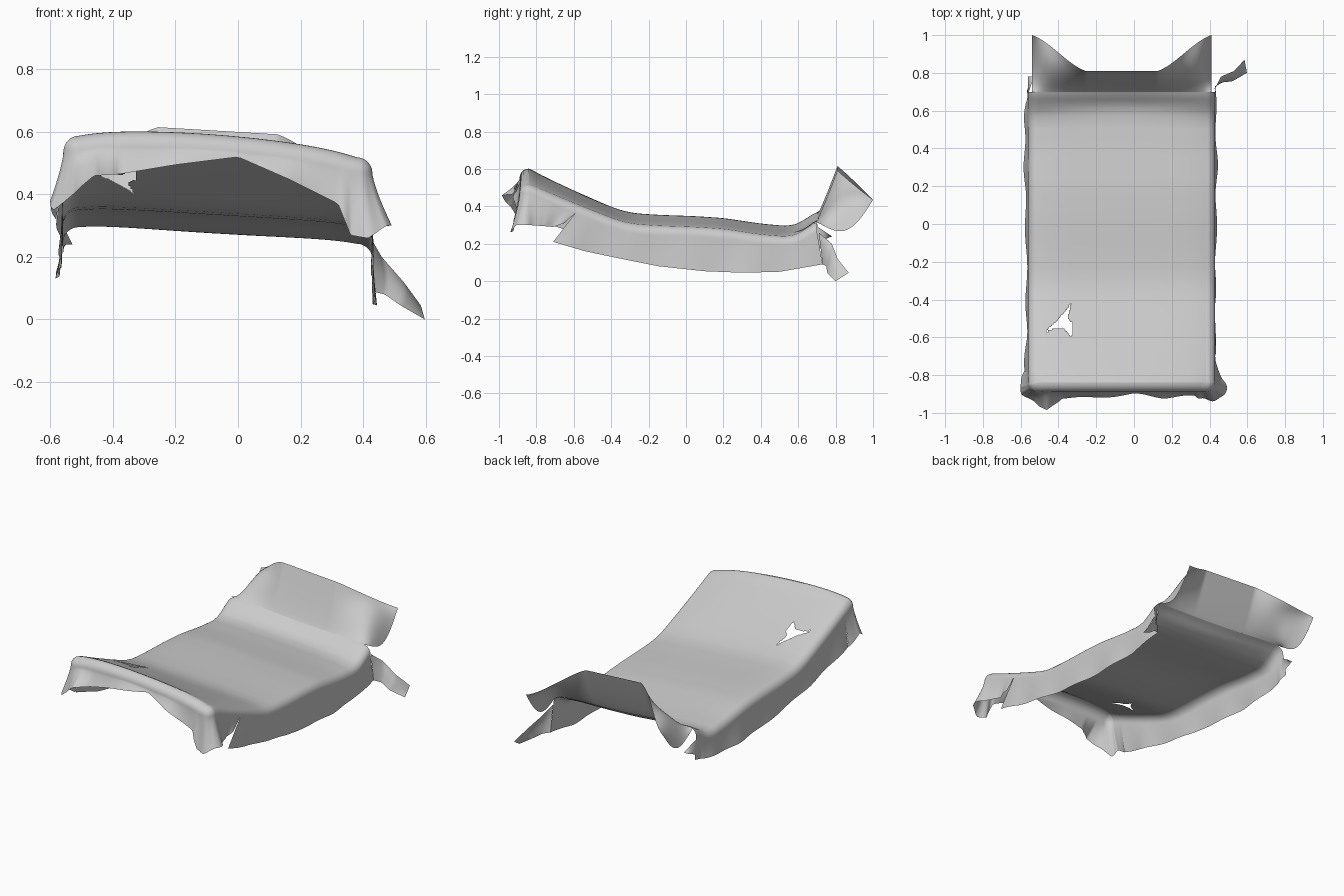
import bpy, math

if "Cube" in bpy.data.objects:
    bpy.data.objects.remove(bpy.data.objects["Cube"])

XL, XR, YF, YB = -0.51, 0.38, -0.84, 0.70   # flat top area inside the rounded rim
XC, R = -0.065, 0.05


def interp(table, t):
    """Smooth interpolation of tuples (t, a, b, ...)."""
    if t <= table[0][0]:
        return table[0][1:]
    for a, b in zip(table, table[1:]):
        if t <= b[0]:
            f = (t - a[0]) / (b[0] - a[0])
            return tuple(p + (q - p) * f for p, q in zip(a[1:], b[1:]))
    return table[-1][1:]


def sheet(name, nu, nv, fn, skip=None):
    """Open cloth surface from fn(u, v) with u, v in 0..1."""
    verts = [fn(i / nu, j / nv) for j in range(nv + 1) for i in range(nu + 1)]
    faces = []
    for j in range(nv):
        for i in range(nu):
            k = j * (nu + 1) + i
            q = (k, k + 1, k + nu + 2, k + nu + 1)
            if skip:
                c = [sum(verts[n][m] for n in q) / 4 for m in (0, 1)]
                if skip(*c):
                    continue
            faces.append(q)
    me = bpy.data.meshes.new(name)
    me.from_pydata(verts, [], faces)
    me.polygons.foreach_set("use_smooth", [True] * len(faces))
    ob = bpy.data.objects.new(name, me)
    bpy.context.collection.objects.link(ob)
    return ob


# long profile of the top: y, height, crown drop towards the sides
PROFILE = [(-0.84, .592, .03), (-0.8, .56, .015), (-0.7, .51, .01), (-0.6, .462, .005),
           (-0.45, .395, 0), (-0.36, .36, 0), (-0.28, .341, 0), (-0.15, .332, 0), (0.05, .325, 0),
           (0.2, .315, 0), (0.4, .285, 0), (0.55, .268, -.005), (0.62, .277, -.02), (0.66, .3, -.03),
           (0.7, .345, -.01)]


def top_z(x, y):
    z = c = 0
    for d in (-0.04, -0.02, 0, 0.02, 0.04):       # soften the profile corners
        a, b = interp(PROFILE, max(y + d * (1 - abs(y) ** 6 if abs(y) < 1 else 0), -0.84))
        z, c = z + a / 5, c + b / 5
    q = abs(x - XC) / 0.45
    return z - c * q * q - (0.06 + 0.04 * max(0, -y - 0.4)) * x - 0.012 * q ** 6


STAR = [(-.33, -.41), (-.352, -.5), (-.325, -.525), (-.33, -.6), (-.375, -.55), (-.46, -.56),
        (-.46, -.575), (-.455, -.555), (-.405, -.51), (-.36, -.46)]


def in_hole(x, y):
    inside = False
    for (x1, y1), (x2, y2) in zip(STAR, STAR[1:] + STAR[:1]):
        if (y1 > y) != (y2 > y) and x < x1 + (y - y1) / (y2 - y1) * (x2 - x1):
            inside = not inside
    return inside


# top cover with the torn hole
def top_point(u, v):
    x, y = XL + (XR - XL) * u, YF + (YB - YF) * v
    return (x, y, top_z(x, y))


sheet("top_cover", 150, 220, top_point, in_hole)


# hanging skirts: keys are (rim x, rim y, outward angle, bottom z, flare, slide in y)
def skirt(name, keys, nu):
    n = len(keys) - 1
    table = [(i / n,) + k for i, k in enumerate(keys)]

    def point(u, v):
        px, py, ang, zb, flare, slide = interp(table, u)
        a = math.radians(ang)
        z0 = top_z(px, py)
        if v < 0.3:                                # rounded shoulder
            t = v / 0.3 * math.pi / 2
            o, z, f = R * math.sin(t), z0 - R * (1 - math.cos(t)), 0
        else:                                      # hanging cloth
            f = (v - 0.3) / 0.7
            o = R + flare * f ** 1.3
            z = (z0 - R) * (1 - f) + zb * f
        o += 0.005 * math.sin(u * n * 4.1) * f
        return (px + o * math.cos(a), py + o * math.sin(a) + slide * f, z)
    sheet(name, nu, 24, point)


skirt("right_skirt", [
    (XR, .70, 0, .09, 0, .03), (XR, .5, 0, .05, .005, 0), (XR, .3, 0, .045, .01, 0),
    (XR, .1, 0, .053, .005, 0), (XR, -.15, 0, .08, .005, 0), (XR, -.35, 0, .12, 0, 0),
    (XR, -.5, 0, .16, 0, -.04), (XR, -.59, 0, .21, 0, -.12)], 100)

skirt("front_skirt", [
    (XR, -.59, 0, .31, 0, -.06), (XR, -.66, 0, .29, 0, -.05), (XR, -.75, 0, .295, .01, -.02),
    (XR, YF, 0, .3, .055, 0), (XR, YF, -35, .3, .07, 0), (XR, YF, -70, .26, .05, 0),
    (.36, YF, -90, .27, .035, 0), (.32, YF, -90, .37, .02, 0), (.16, YF, -90, .45, .03, 0),
    (0, YF, -90, .52, .01, 0), (-.2, YF, -90, .495, .03, 0), (-.38, YF, -90, .465, .03, 0),
    (-.46, YF, -90, .46, .1, 0), (XL, YF, -100, .40, .05, 0), (XL, YF, -140, .35, .05, 0),
    (XL, YF, -165, .38, .05, 0), (XL, -.78, -180, .32, .02, 0)], 170)

skirt("left_skirt", [
    (XL, -.78, 180, .32, .02, 0), (XL, -.6, 180, .26, .01, 0), (XL, -.4, 180, .21, .01, 0),
    (XL, -.15, 180, .165, .01, 0), (XL, .1, 180, .14, .015, 0), (XL, .3, 180, .13, .02, 0),
    (XL, .5, 180, .14, .02, 0), (XL, .64, 180, .16, .015, 0), (XL, .7, 180, .18, 0, .02)], 100)


# upturned back flap whose corners droop backwards
def flap_point(u, v):
    x = -0.54 + 0.95 * u
    q = abs(x - XC) / 0.475
    s = max(0, (q - 0.4) / 0.6)
    s = s * s * (3 - 2 * s) * 0.5 + s * 0.5
    x0 = min(max(x, XL), XR)
    z0 = top_z(x0, YB)
    ye, ze = 0.81 + 0.19 * s, 0.6 - 0.06 * x * (1 - s) - 0.165 * s
    y = YB + (ye - YB) * (v ** 0.9)
    z = z0 + (ze - z0) * v
    z += s * 0.08 * math.sin(math.pi * v) * (1 - q ** 8)
    z -= 0.1 * q ** 14 * math.sin(math.pi * v)
    return (x, y, z)


sheet("back_flap", 80, 24, flap_point)

# dangling torn strip at the back right
LOW = [(0, .43, .73, .09), (.3, .47, .75, .08), (.6, .52, .755, .045), (1, .598, .8, 0)]
HIGH = [(0, .425, .71, .26), (.3, .46, .78, .2), (.6, .53, .81, .12), (1, .585, .87, .045)]


def strip_point(u, v):
    a, b = interp(LOW, u), interp(HIGH, u)
    p = [m + (n - m) * v for m, n in zip(a, b)]
    p[0] += 0.012 * math.sin(math.pi * v) * math.sin(math.pi * u)
    return p


sheet("torn_strip", 24, 8, strip_point)

# small torn scrap at the back left
sheet("torn_scrap", 6, 6, lambda u, v: (-.56 + .03 * u * v, .69 + .09 * v, .2 + .1 * u * (1 - v) + .04 * v))
